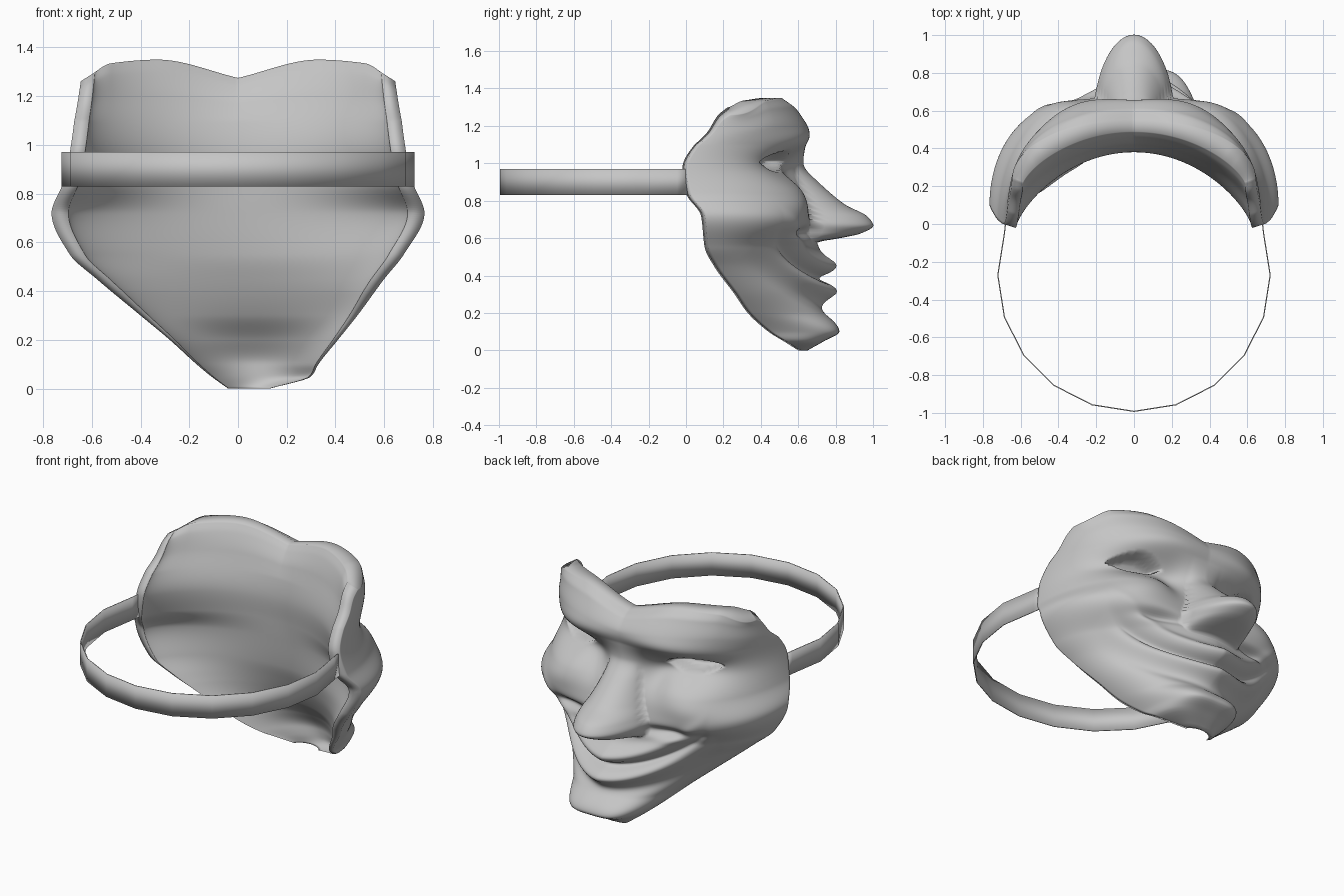
import bpy, bmesh, math

old = bpy.data.objects.get("Cube")
if old:
    bpy.data.objects.remove(old)

grey = bpy.data.materials.new("plain_grey")
grey.use_nodes = True
COLOUR = (0.56, 0.56, 0.56, 1)
grey.diffuse_color = COLOUR
grey.node_tree.nodes["Principled BSDF"].inputs["Base Color"].default_value = COLOUR

# Cross-sections: height, right edge, left edge, front depth, edge depth, fullness, hollow depth
SECTIONS = [
    (0.00, -0.04, 0.13, 0.65, 0.62, 3, 0.64), (0.05, -0.11, 0.30, 0.74, 0.54, 3.5, 0.65),
    (0.10, -0.17, 0.33, 0.82, 0.46, 3.5, 0.65), (0.20, -0.28, 0.41, 0.77, 0.35, 2, 0.60),
    (0.30, -0.40, 0.49, 0.76, 0.28, 1.5, 0.52), (0.45, -0.58, 0.60, 0.75, 0.17, 1.3, 0.45),
    (0.55, -0.69, 0.68, 0.71, 0.12, 1.6, 0.42), (0.72, -0.765, 0.765, 0.66, 0.10, 3.6, 0.40),
    (0.84, -0.72, 0.72, 0.64, 0.02, 3.4, 0.39), (0.97, -0.69, 0.69, 0.62, 0.00, 2.6, 0.38),
    (1.20, -0.66, 0.66, 0.65, 0.14, 2.4, 0.42), (1.30, -0.65, 0.65, 0.61, 0.19, 2.2, 0.46),
    (1.35, -0.645, 0.645, 0.54, 0.24, 2.2, 0.49)]
TOP_EDGE = [(0, 1.275), (0.33, 1.35), (0.52, 1.335), (0.65, 1.26), (1, 1.2)]
# Nose: height, how far it stands out, half width
NOSE = [(0.58, 0, 0.17), (0.60, 0.13, 0.19), (0.625, 0.25, 0.20), (0.67, 0.33, 0.205),
        (0.715, 0.31, 0.19), (0.78, 0.20, 0.16), (0.90, 0.08, 0.12), (1.0, 0.01, 0.10),
        (1.1, 0, 0.10)]


def interp(table, t):
    """Smooth lookup in a table keyed by its first column, without overshoot."""
    t = min(max(t, table[0][0]), table[-1][0])
    i = next(n for n in range(len(table) - 1) if t <= table[n + 1][0])
    a, b = table[i], table[i + 1]
    h = b[0] - a[0]
    k = (t - a[0]) / h

    def slope(n, c):
        if n == 0 or n == len(table) - 1:
            return (b[c] - a[c]) / h
        p, q, r = table[n - 1], table[n], table[n + 1]
        s, e = (q[c] - p[c]) / (q[0] - p[0]), (r[c] - q[c]) / (r[0] - q[0])
        return 2 * s * e / (s + e) if s * e > 0 else 0

    return [a[c] + (b[c] - a[c]) * k * k * (3 - 2 * k)
            + h * k * (1 - k) * ((1 - k) * slope(i, c) - k * slope(i + 1, c))
            for c in range(1, len(a))]


def bump(dx, dz, wx, wz):
    return math.exp(-(dx / wx) ** 2 - (dz / wz) ** 2)


def features(x, z):
    """Depth of the face details added to the plain shell."""
    ax = abs(x)
    out, width = interp(NOSE, z)
    d = out * max(0, 1 - (x / width) ** 2) ** 0.65
    # brows, cheeks and eye sockets
    d += 0.035 * bump(ax - 0.32, z - 1.13 + 0.1 * (ax - 0.3), 0.25, 0.07)
    d += 0.03 * bump(ax - 0.45, z - 0.80, 0.17, 0.09)
    d -= 0.08 * bump(ax - 0.36, z - 0.99, 0.20, 0.08)
    d -= 0.05 * bump(ax - 0.20, z - 0.92, 0.09, 0.10)
    # almond eye opening
    lid = 1 - ((ax - 0.39) / 0.15) ** 2 - abs(z - 1.01) / 0.055
    d -= 0.10 * min(1, max(0, 3 * lid))
    # smiling mouth with two lips and a fold above it
    m = x - 0.03
    fade = max(0, 1 - (m / 0.58) ** 2)
    line = z - (0.385 + 0.85 * m * m)
    d += fade * (0.055 * bump(0, line - 0.07, 1, 0.045) + 0.05 * bump(0, line + 0.07, 1, 0.04))
    d -= fade * (0.05 * bump(0, line, 1, 0.024) + 0.04 * bump(0, line + 0.16, 1, 0.05))
    d -= 0.05 * bump(ax - 0.33, z - 0.63, 0.15, 0.03)
    return d


def shell_point(t, z, inner):
    xr, xl, mid, edge, full, hollow = interp(SECTIONS, z)
    u = math.sin(t * math.pi / 2)
    half, centre = (xl - xr) / 2, (xl + xr) / 2
    x = centre + half * u
    back = edge - 0.02 + (hollow - edge + 0.02) * max(0, 1 - u * u) ** 0.75
    if inner:
        y = back
        x = centre + half * u * (0.97 - 0.06 * min(1, z / 0.4))
    else:
        front = edge + (mid - edge) * max(0, 1 - abs(u) ** full) ** 0.5
        y = max(front + features(x, z) * (1 - u ** 8), back + 0.012)
    # bend the upper rows into the dipped top edge
    if z > 1.1:
        z = 1.1 + (z - 1.1) * (interp(TOP_EDGE, abs(x))[0] - 1.1) / 0.25
    return x, y, z


def finish(bm, name):
    bmesh.ops.recalc_face_normals(bm, faces=bm.faces)
    for f in bm.faces:
        f.smooth = True
    mesh = bpy.data.meshes.new(name)
    bm.to_mesh(mesh)
    bm.free()
    mesh.materials.append(grey)
    bpy.context.collection.objects.link(bpy.data.objects.new(name, mesh))


# Mask: detailed front, plain hollow back, joined around the rim
COLS, ROWS = 180, 150
bm = bmesh.new()
grids = []
for inner in (False, True):
    grids.append([[bm.verts.new(shell_point(2 * i / COLS - 1, 1.35 * j / ROWS, inner))
                   for i in range(COLS + 1)] for j in range(ROWS + 1)])
for g in grids:
    for j in range(ROWS):
        for i in range(COLS):
            bm.faces.new((g[j][i], g[j][i + 1], g[j + 1][i + 1], g[j + 1][i]))


def rim(g):
    return g[0] + [r[-1] for r in g[1:]] + g[-1][-2::-1] + [r[0] for r in g[-2:0:-1]]


a, b = rim(grids[0]), rim(grids[1])
for k in range(len(a)):
    n = (k + 1) % len(a)
    bm.faces.new((a[k], a[n], b[n], b[k]))
finish(bm, "mask_face")

# Head strap: thin open band of straight segments, ending at the mask's sides
bm = bmesh.new()
RADIUS, SIDES = 0.724, 20
rings = []
for k in range(-7, 8):
    ang = 2 * math.pi * k / SIDES
    x, y = math.sin(ang), math.cos(ang)
    if abs(k) == 7:
        x, y = math.copysign(0.94, x), -0.41
    rings.append([bm.verts.new((r * x, -0.271 - r * y, z))
                  for r, z in ((RADIUS, 0.83), (RADIUS, 0.97),
                               (RADIUS - 0.006, 0.97), (RADIUS - 0.006, 0.83))])
for p, q in zip(rings, rings[1:]):
    for c in range(4):
        n = (c + 1) % 4
        bm.faces.new((p[c], p[n], q[n], q[c]))
for end in (rings[0], rings[-1]):
    bm.faces.new(end)
finish(bm, "head_strap")
